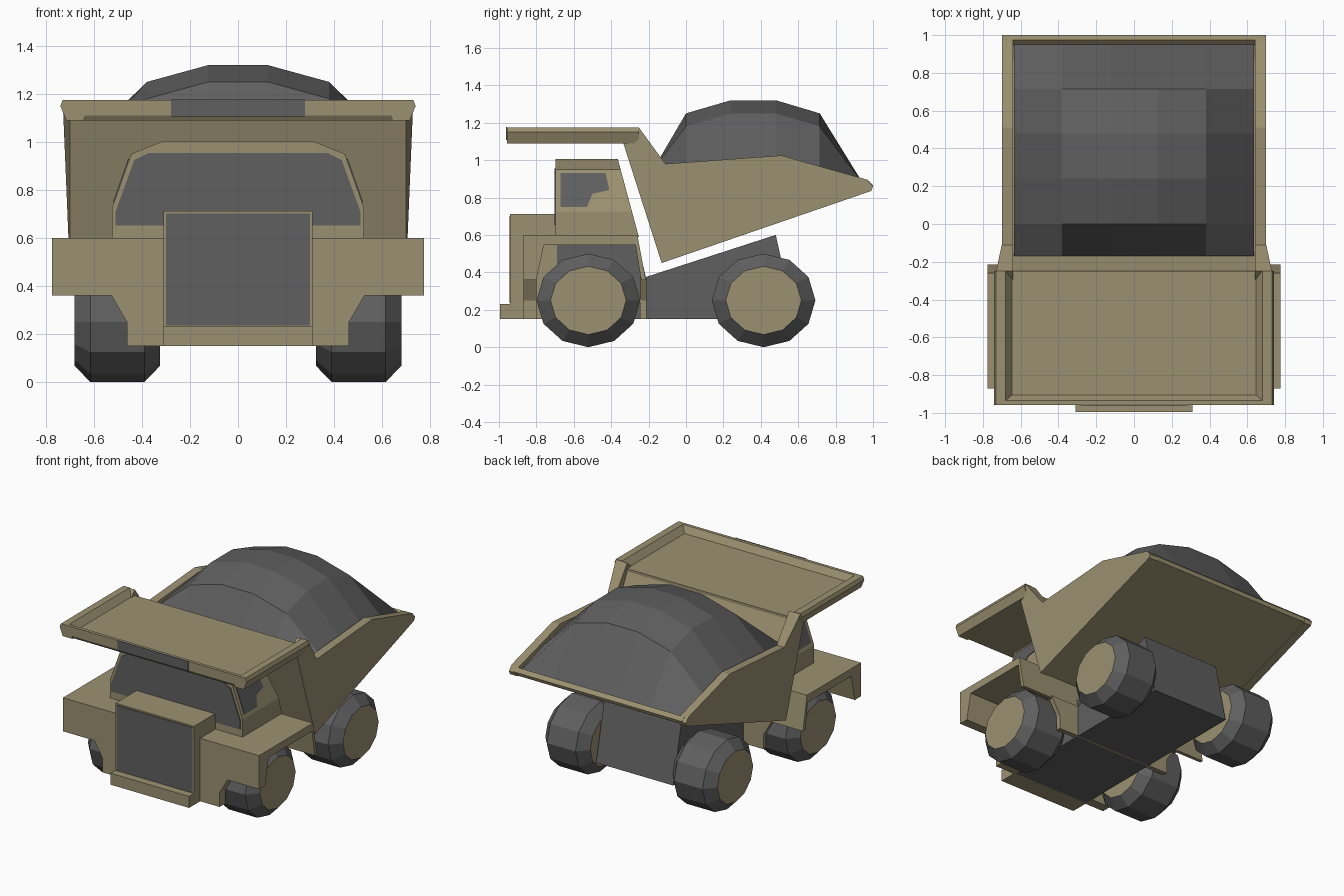
import bpy, bmesh, math

if "Cube" in bpy.data.objects:
    bpy.data.objects.remove(bpy.data.objects["Cube"])


def material(name, rgb):
    m = bpy.data.materials.new(name)
    m.diffuse_color = (*rgb, 1)
    m.use_nodes = True
    m.node_tree.nodes["Principled BSDF"].inputs["Base Color"].default_value = m.diffuse_color
    return m


TAN = material("khaki paint", (0.33, 0.283, 0.165))
DARK = material("dark grey", (0.115, 0.115, 0.115))


def finish(name, bm, *mats):
    bmesh.ops.recalc_face_normals(bm, faces=bm.faces)
    me = bpy.data.meshes.new(name)
    bm.to_mesh(me)
    bm.free()
    for m in mats:
        me.materials.append(m)
    ob = bpy.data.objects.new(name, me)
    bpy.context.collection.objects.link(ob)
    return ob


def loft(name, rings, mat):
    """Closed solid through matching rings of 3D points."""
    bm = bmesh.new()
    vs = [[bm.verts.new(p) for p in r] for r in rings]
    n = len(vs[0])
    for a, b in zip(vs, vs[1:]):
        for i in range(n):
            j = (i + 1) % n
            bm.faces.new((a[i], a[j], b[j], b[i]))
    bm.faces.new(vs[0])
    bm.faces.new(vs[-1])
    return finish(name, bm, mat)


def prism_x(name, prof, x0, x1, mat):      # (y, z) profile along x
    return loft(name, [[(x, y, z) for y, z in prof] for x in (x0, x1)], mat)


def prism_y(name, prof, y0, y1, mat):      # (x, z) profile along y
    return loft(name, [[(x, y, z) for x, z in prof] for y in (y0, y1)], mat)


def box(name, x0, x1, y0, y1, z0, z1, mat):
    return prism_x(name, [(y0, z0), (y1, z0), (y1, z1), (y0, z1)], x0, x1, mat)


def mirrored(half):
    return half + [(-x, z) for x, z in reversed(half)]


# Wheels: twelve-sided tyres with khaki caps on both sides
def wheel(name, side, yc):
    bm = bmesh.new()
    rings = []
    for x, s in ((.325, .73), (.39, 1), (.615, 1), (.68, .73)):
        rings.append([bm.verts.new((side * x,
                                    yc + .277 * s * math.cos(k * math.pi / 6),
                                    .25 + .25 * s * math.sin(k * math.pi / 6)))
                      for k in range(12)])
    for a, b in zip(rings, rings[1:]):
        for i in range(12):
            j = (i + 1) % 12
            bm.faces.new((a[i], a[j], b[j], b[i]))
    for r in (rings[0], rings[-1]):
        bm.faces.new(r).material_index = 1
    finish(name, bm, DARK, TAN)


for side, label in ((1, "right"), (-1, "left")):
    wheel("front_wheel_" + label, side, -.522)
    wheel("rear_wheel_" + label, side, .415)

# Chassis
prism_x("chassis", [(-.86, .15), (.58, .15), (.48, .60), (-.215, .375),
                    (-.26, .57), (-.86, .57)], -.305, .305, DARK)

# Fender deck: arch profile across the full width, plus narrow lower plates
prism_x("fender_deck", [(-.87, .36), (-.87, .60), (-.26, .60), (-.215, .36),
                        (-.24, .36), (-.27, .545), (-.76, .545), (-.80, .36)],
        -.775, .775, TAN)
lower = mirrored([(.535, .375), (.463, .25), (.463, .15)])
prism_y("front_lower_plate", lower, -.87, -.80, TAN)
prism_y("rear_lower_plate", lower, -.245, -.212, TAN)

# Engine box, grille and bumper
box("engine_box", -.31, .31, -.94, -.69, .15, .712, TAN)
box("grille", -.30, .30, -.945, -.938, .235, .702, DARK)
box("front_bumper", -.31, .31, -.995, -.93, .15, .232, TAN)

# Cab: roofed cross-section, back leaning forward
cab = mirrored([(.525, .59), (.525, .725), (.445, .95), (.31, 1.005)])
loft("cab", [[(x, -.698, z) for x, z in cab],
             [(x, -.255 - (z - .6) * .27, z) for x, z in cab]], TAN)
prism_y("windshield", mirrored([(.51, .652), (.51, .71), (.432, .925), (.37, .955)]),
        -.704, -.697, DARK)
window = [(-.67, .75), (-.67, .93), (-.43, .93), (-.41, .84), (-.50, .82), (-.53, .75)]
for side, label in ((1, "right"), (-1, "left")):
    loft("side_window_" + label,
         [[(side * (.525 - .3556 * (z - .725) + d), y, z) for y, z in window]
          for d in (-.003, .005)], DARK)

# Dump bed: core, side walls flaring into the canopy
prism_x("bed_core", [(-.335, 1.09), (-.13, .455), (.99, .84), (1, .865), (.975, .89),
                     (.945, .86), (-.16, .93), (-.26, 1.13)], -.67, .67, TAN)
wall = [(-.335, 1.09), (-.13, .45), (.99, .835), (1, .86), (.97, .895),
        (.51, 1.025), (-.11, .98), (-.25, 1.172)]
for side, label in ((1, "right"), (-1, "left")):
    loft("bed_wall_" + label,
         [[(side * .64, y, z) for y, z in wall],
          [(side * (.73 if z > 1.1 else .70), y, z) for y, z in wall]], TAN)

# Canopy over the cab: floor, side rails, front rail with dark stripe
box("canopy_floor", -.69, .69, -.94, -.25, 1.09, 1.13, TAN)
for side, label in ((1, "right"), (-1, "left")):
    prism_y("canopy_rail_" + label,
            [(side * x, z) for x, z in ((.64, 1.09), (.715, 1.09), (.74, 1.15),
                                        (.73, 1.175), (.68, 1.175), (.645, 1.13))],
            -.958, -.25, TAN)
prism_x("canopy_front_rail", [(-.945, 1.09), (-.958, 1.11), (-.958, 1.175),
                              (-.935, 1.175), (-.905, 1.13), (-.905, 1.09)],
        -.715, .715, TAN)
box("canopy_stripe", -.28, .28, -.962, -.956, 1.107, 1.177, DARK)

# Load: faceted heap
xs = (-.635, -.38, -.125, .125, .38, .635)
ys = (-.17, 0, .24, .48, .715, .95)
rim = (.96, .965, .985, 1.0, .945, .87)
bm = bmesh.new()
grid = []
for i, x in enumerate(xs):
    row = []
    for j, y in enumerate(ys):
        if i in (0, 5) or j in (0, 5):
            z = rim[j]
        else:
            z = 1.32 - .07 * (i in (1, 4)) - .07 * (j in (1, 4))
        row.append(bm.verts.new((x, y, z)))
    grid.append(row)
for i in range(5):
    for j in range(5):
        bm.faces.new((grid[i][j], grid[i + 1][j], grid[i + 1][j + 1], grid[i][j + 1]))
finish("load_heap", bm, DARK)
